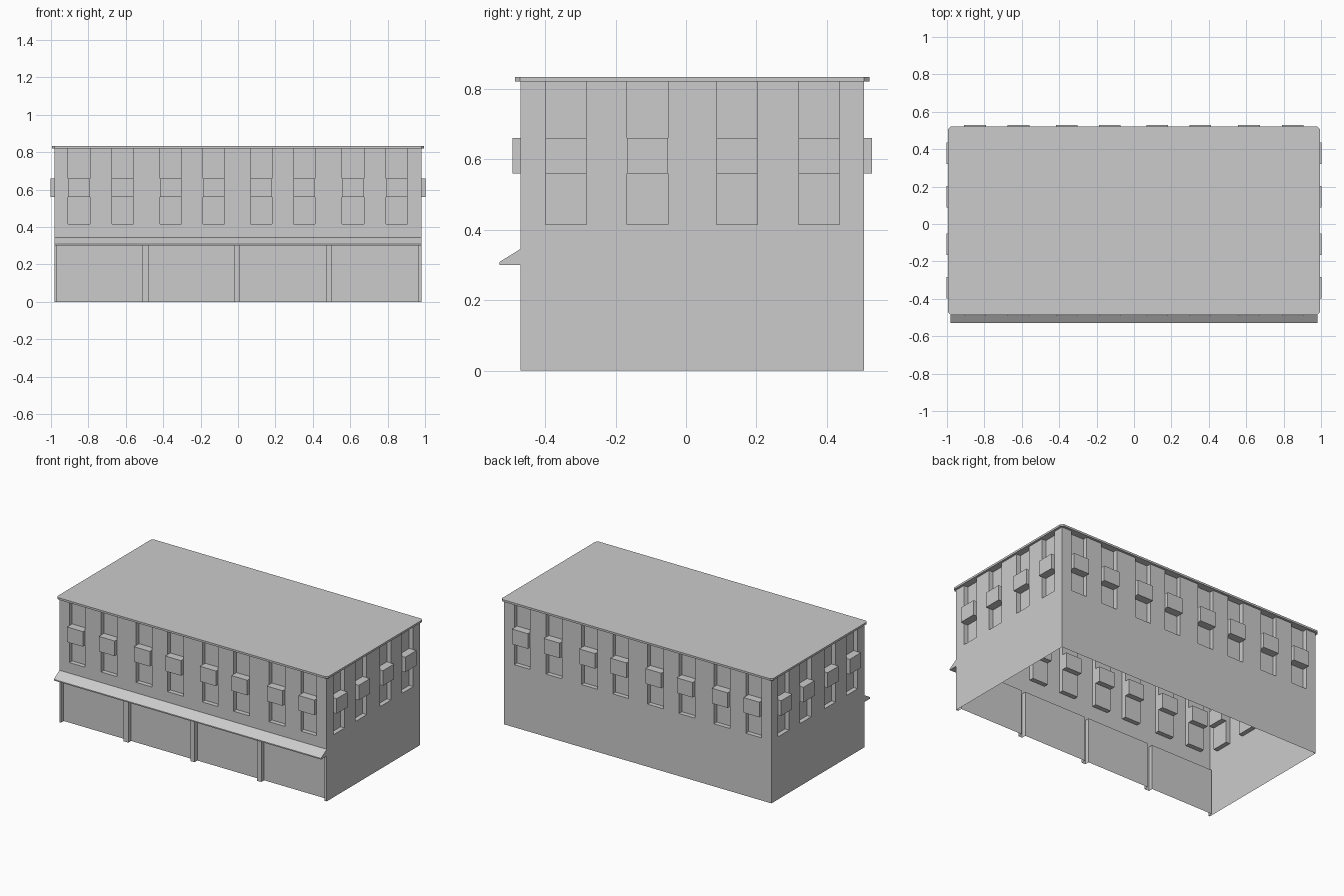
import bpy
import bmesh
from mathutils import Vector

cube = bpy.data.objects.get("Cube")
if cube:
    bpy.data.objects.remove(cube, do_unlink=True)

# One plain grey for the whole building
grey = bpy.data.materials.new("plain grey")
grey.use_nodes = True
grey.diffuse_color = (0.6, 0.6, 0.6, 1)
grey.node_tree.nodes["Principled BSDF"].inputs["Base Color"].default_value = (0.6, 0.6, 0.6, 1)

HALF_X, FRONT, BACK = 0.98, -0.47, 0.505
MID_Y = (FRONT + BACK) / 2
HALF_Y = (BACK - FRONT) / 2
WALL_TOP, ROOF_TOP = 0.82, 0.833
SILL, BOX_LOW, BOX_HIGH = 0.415, 0.56, 0.66
WINDOW_HALF, RECESS = 0.058, 0.03
LONG_WINDOWS = [-0.85, -0.617, -0.36, -0.13, 0.125, 0.355, 0.615, 0.848]
SIDE_WINDOWS = [-0.341, -0.109, 0.145, 0.378]
SHOP_BAYS = [(-0.97, -0.51), (-0.475, -0.018), (0.01, 0.47), (0.5, 0.965)]
BAY_TOP = 0.3
UP = Vector((0, 0, 1))


def finish(name, bm):
    """Turn a bmesh into a named grey object."""
    bmesh.ops.remove_doubles(bm, verts=bm.verts[:], dist=1e-5)
    mesh = bpy.data.meshes.new(name)
    bm.to_mesh(mesh)
    bm.free()
    mesh.materials.append(grey)
    obj = bpy.data.objects.new(name, mesh)
    bpy.context.scene.collection.objects.link(obj)
    return obj


def quad(bm, points):
    return bm.faces.new([bm.verts.new(p) for p in points])


def build_wall(name, normal, distance, half, windows, bays=()):
    """Thin wall with recessed windows, shop bays and a box in each window."""
    normal = Vector(normal)
    along = UP.cross(normal)
    base = Vector((0, MID_Y, 0)) + normal * distance

    def at(u, depth, z):
        return base + along * u - normal * depth + UP * z

    openings = [(w - WINDOW_HALF, w + WINDOW_HALF, SILL, WALL_TOP) for w in windows]
    openings += [(a, b, 0, BAY_TOP) for a, b in bays]
    us = sorted({-half, half} | {u for o in openings for u in o[:2]})
    zs = sorted({0, WALL_TOP} | {z for o in openings for z in o[2:]})

    # Flat wall cells around the openings
    bm = bmesh.new()
    for a, b in zip(us, us[1:]):
        for low, high in zip(zs, zs[1:]):
            u, z = (a + b) / 2, (low + high) / 2
            if not any(o[0] < u < o[1] and o[2] < z < o[3] for o in openings):
                quad(bm, [at(a, 0, low), at(b, 0, low), at(b, 0, high), at(a, 0, high)])

    # Recessed panels with their reveals
    for a, b, low, high in openings:
        corners = [(a, low), (b, low), (b, high), (a, high)]
        quad(bm, [at(u, RECESS, z) for u, z in corners])
        for i, (p, q) in enumerate(zip(corners, corners[1:] + corners[:1])):
            if i == 0 and low == 0:
                continue
            quad(bm, [at(p[0], 0, p[1]), at(q[0], 0, q[1]),
                      at(q[0], RECESS, q[1]), at(p[0], RECESS, p[1])])
    finish(name + "_wall", bm)

    # Projecting box across each window
    bm = bmesh.new()
    for w in windows:
        face = quad(bm, [at(w + s * WINDOW_HALF, 0.065, z) for s, z in
                         ((-1, BOX_LOW), (-1, BOX_HIGH), (1, BOX_HIGH), (1, BOX_LOW))])
        grown = bmesh.ops.extrude_face_region(bm, geom=[face], use_keep_orig=True)
        moved = [v for v in grown["geom"] if isinstance(v, bmesh.types.BMVert)]
        bmesh.ops.translate(bm, verts=moved, vec=normal * 0.088)
    bmesh.ops.recalc_face_normals(bm, faces=bm.faces[:])
    finish(name + "_window_boxes", bm)


def build_prism(name, outline, offset):
    """Extrude a flat outline along an offset."""
    bm = bmesh.new()
    face = quad(bm, outline)
    grown = bmesh.ops.extrude_face_region(bm, geom=[face], use_keep_orig=True)
    moved = [v for v in grown["geom"] if isinstance(v, bmesh.types.BMVert)]
    bmesh.ops.translate(bm, verts=moved, vec=offset)
    bmesh.ops.recalc_face_normals(bm, faces=bm.faces[:])
    return finish(name, bm)


# Four walls, open underneath
mirrored_long = [-w for w in LONG_WINDOWS]
side = [w - MID_Y for w in SIDE_WINDOWS]
build_wall("front", (0, -1, 0), HALF_Y, HALF_X, LONG_WINDOWS, SHOP_BAYS)
build_wall("back", (0, 1, 0), HALF_Y, HALF_X, mirrored_long)
build_wall("left", (1, 0, 0), HALF_X, HALF_Y, side)
build_wall("right", (-1, 0, 0), HALF_X, HALF_Y, [-w for w in side])

# Roof slab with clipped corners
rx, ry, clip = HALF_X + 0.015, HALF_Y + 0.016, 0.015
outline = []
for sx, sy in ((1, 1), (-1, 1), (-1, -1), (1, -1)):
    ends = [(sx * rx, sy * (ry - clip)), (sx * (rx - clip), sy * ry)]
    outline += ends if sx == sy else ends[::-1]
build_prism("roof", [(x, y + MID_Y, WALL_TOP) for x, y in outline], UP * (ROOF_TOP - WALL_TOP))

# Sloped canopy over the shop front
profile = [(FRONT, 0.345), (-0.53, 0.308), (-0.53, BAY_TOP), (FRONT, BAY_TOP)]
build_prism("canopy", [(-HALF_X, y, z) for y, z in profile], Vector((2 * HALF_X, 0, 0)))
